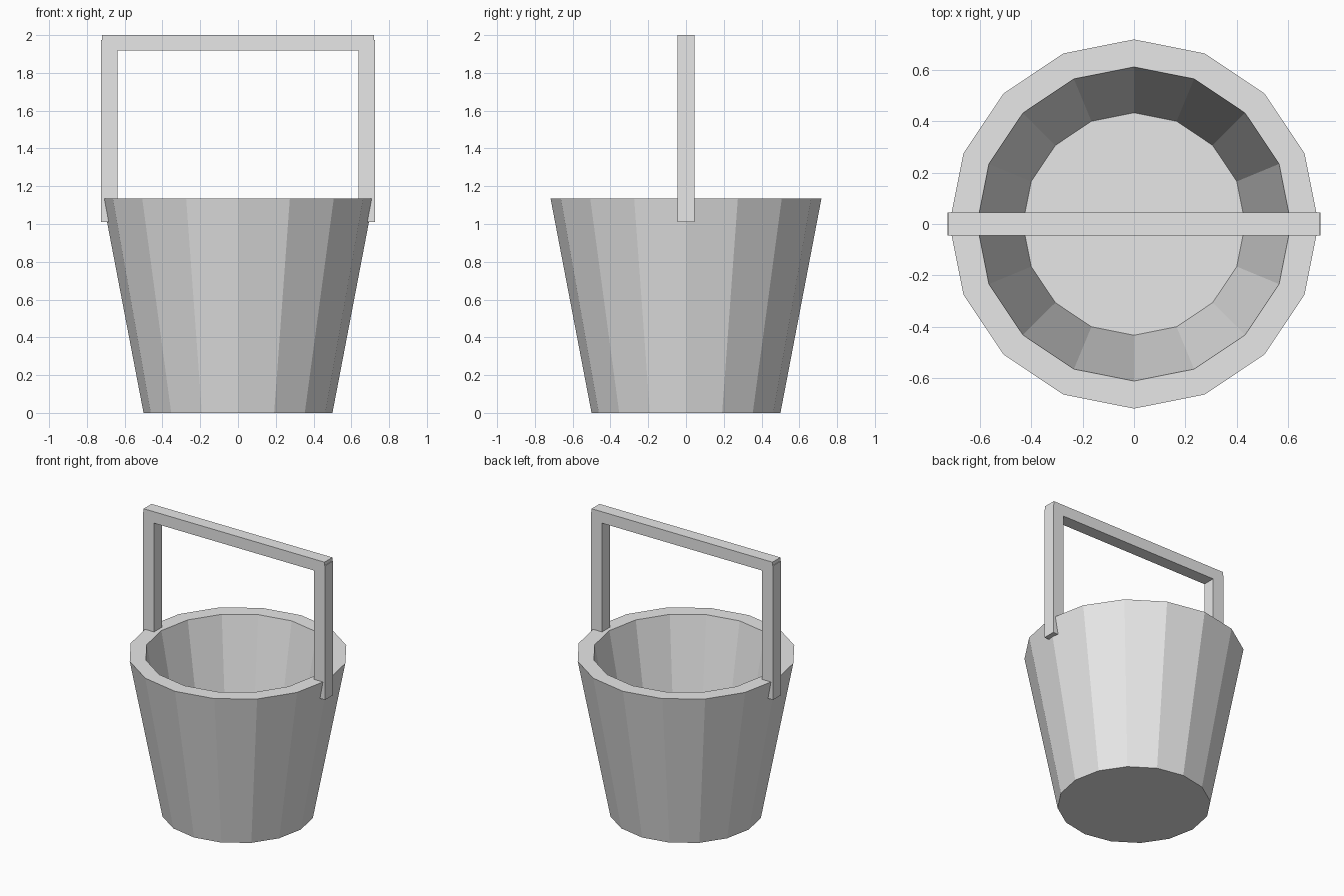
import bpy, bmesh, math

if "Cube" in bpy.data.objects:
    bpy.data.objects.remove(bpy.data.objects["Cube"])

SIDES = 16

grey = bpy.data.materials.new("plain grey")
grey.diffuse_color = (0.8, 0.8, 0.8, 1)
grey.use_nodes = True
grey.node_tree.nodes["Principled BSDF"].inputs["Base Color"].default_value = grey.diffuse_color


def finish(bm, name):
    bmesh.ops.recalc_face_normals(bm, faces=bm.faces)
    mesh = bpy.data.meshes.new(name)
    bm.to_mesh(mesh)
    bm.free()
    mesh.materials.append(grey)
    obj = bpy.data.objects.new(name, mesh)
    bpy.context.collection.objects.link(obj)
    return obj


# Bucket: tapered wall with thick rim and raised inner floor
bm = bmesh.new()
profile = [(0.50, 0.0), (0.717, 1.135), (0.61, 1.135), (0.432, 0.195)]
rings = []
for r, z in profile:
    rings.append([bm.verts.new((r * math.cos(math.tau * i / SIDES),
                                r * math.sin(math.tau * i / SIDES), z))
                  for i in range(SIDES)])
for a, b in zip(rings, rings[1:]):
    for i in range(SIDES):
        j = (i + 1) % SIDES
        bm.faces.new((a[i], a[j], b[j], b[i]))
bm.faces.new(rings[0])
bm.faces.new(rings[-1])
finish(bm, "bucket")

# Handle: square arch, half outline mirrored and extruded in depth
half = [(0.72, 2.0), (0.72, 1.975), (0.725, 1.975), (0.725, 1.01),
        (0.637, 1.01), (0.637, 1.918)]
outline = half + [(-x, z) for x, z in reversed(half)]
bm = bmesh.new()
face = bm.faces.new([bm.verts.new((x, -0.045, z)) for x, z in outline])
ext = bmesh.ops.extrude_face_region(bm, geom=[face], use_keep_orig=True)
bmesh.ops.translate(bm, vec=(0, 0.09, 0),
                    verts=[g for g in ext["geom"] if isinstance(g, bmesh.types.BMVert)])
finish(bm, "handle")
